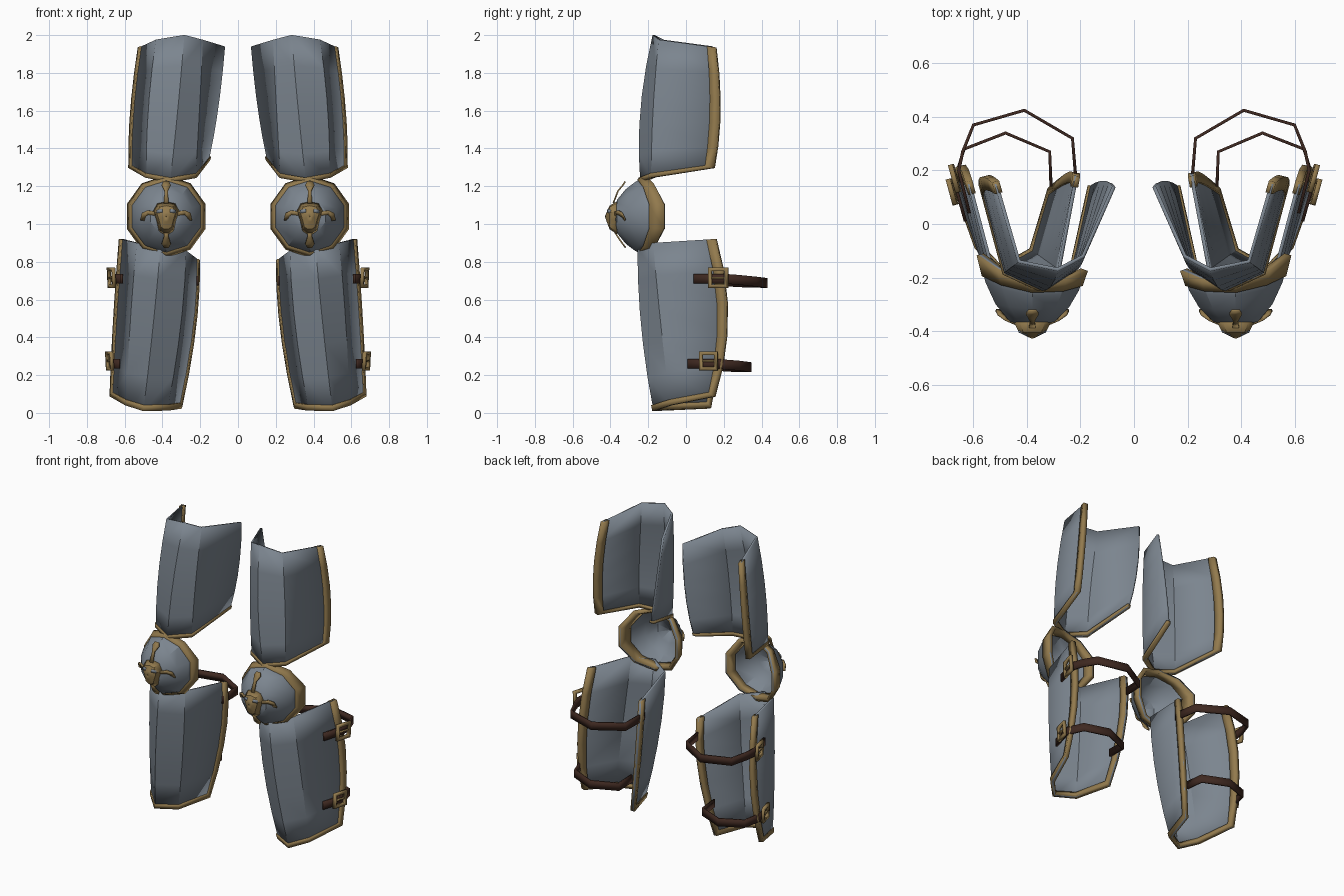
import bpy
from math import cos, sin, radians
from mathutils import Vector

cube = bpy.data.objects.get("Cube")
if cube:
    bpy.data.objects.remove(cube, do_unlink=True)


def material(name, colour):
    m = bpy.data.materials.new(name)
    m.use_nodes = True
    m.diffuse_color = (*colour, 1)
    bsdf = m.node_tree.nodes["Principled BSDF"]
    bsdf.inputs["Base Color"].default_value = (*colour, 1)
    bsdf.inputs["Roughness"].default_value = 0.6
    return m


STEEL = material("blue grey steel", (0.2, 0.235, 0.275))
BRASS = material("dull brass", (0.29, 0.195, 0.075))
LEATHER = material("dark leather", (0.05, 0.022, 0.015))


def add_pair(name, verts, faces, mat, thickness):
    """Left-hand sheet, mirrored to the right and thickened."""
    mesh = bpy.data.meshes.new(name)
    mesh.from_pydata([tuple(v) for v in verts], [], faces)
    mesh.materials.append(mat)
    ob = bpy.data.objects.new(name, mesh)
    bpy.context.collection.objects.link(ob)
    bpy.ops.object.select_all(action='DESELECT')
    ob.select_set(True)
    bpy.context.view_layer.objects.active = ob
    bpy.ops.object.shade_smooth_by_angle(angle=radians(32))
    mirror = ob.modifiers.new("Mirror", 'MIRROR')
    mirror.use_mirror_merge = False
    if thickness:
        solid = ob.modifiers.new("Solidify", 'SOLIDIFY')
        solid.thickness = thickness
        solid.offset = 0
    return ob


def grid(name, rows, mat, thickness, closed=False):
    """Sheet through rows of equal length; closed joins each row's ends."""
    n = len(rows[0])
    faces = [(r * n + i, r * n + (i + 1) % n, (r + 1) * n + (i + 1) % n, (r + 1) * n + i)
             for r in range(len(rows) - 1) for i in range(n if closed else n - 1)]
    return add_pair(name, [p for row in rows for p in row], faces, mat, thickness)


def surface(top, mid, low):
    """Point on a plate: u runs inner to outer edge, v runs top to bottom."""
    def at(u, v):
        i = max(0, min(3, int(u)))
        a, b, c = (Vector(r[i]).lerp(Vector(r[i + 1]), u - i) for r in (top, mid, low))
        return a * (1 - v) * (1 - 2 * v) + b * 4 * v * (1 - v) + c * v * (2 * v - 1)
    return at


STEPS = [i / 5 for i in range(6)]


def plate(name, at, inner_trim):
    grid(name, [[at(u, v) for u in range(5)] for v in STEPS], STEEL, 0.014)
    # Brass edging down the outer side, along the bottom and up the inner side
    path = [(4, v) for v in STEPS] + [(u, 1) for u in (3, 2, 1, 0)]
    if inner_trim:
        path += [(0, v) for v in reversed(STEPS[:-1])]
    edge = [at(u + (0.03 if u == 4 else 0), v) for u, v in path]
    low = 0.12 if inner_trim else 0
    inset = [at(max(low, min(u, 3.88)), min(v, 0.965)) for u, v in path]
    grid(name + "_trim", [edge, inset], BRASS, 0.028)


# Thigh plates
plate("thigh_plate", surface(
    [(0.075, 0.14, 1.94), (0.19, -0.12, 1.975), (0.285, -0.17, 2.0),
     (0.43, -0.14, 1.975), (0.515, 0.15, 1.935)],
    [(0.11, 0.16, 1.62), (0.21, -0.16, 1.6), (0.32, -0.235, 1.6),
     (0.47, -0.17, 1.6), (0.555, 0.17, 1.6)],
    [(0.16, 0.14, 1.34), (0.23, -0.17, 1.245), (0.36, -0.235, 1.22),
     (0.48, -0.18, 1.245), (0.565, 0.14, 1.295)]), False)

# Shin plates
plate("shin_plate", surface(
    [(0.215, 0.18, 0.81), (0.28, -0.17, 0.86), (0.41, -0.25, 0.88),
     (0.53, -0.17, 0.9), (0.615, 0.15, 0.92)],
    [(0.235, 0.19, 0.45), (0.31, -0.15, 0.45), (0.45, -0.23, 0.45),
     (0.565, -0.13, 0.47), (0.645, 0.21, 0.5)],
    [(0.31, 0.13, 0.025), (0.38, -0.1, 0.015), (0.5, -0.165, 0.012),
     (0.585, -0.08, 0.04), (0.665, 0.145, 0.085)]), True)

# Knee domes: a ten-sided bowl with a saddle-shaped rim
KNEE_X, KNEE_Z = 0.38, 1.04


def knee_ring(radius, y, bend):
    ring = []
    for i in range(10):
        a = radians(18 + 36 * i)
        c = cos(a)
        ring.append(Vector((KNEE_X + radius * c, y + bend * (0.075 * c * c + 0.03 * c),
                            KNEE_Z + radius * sin(a))))
    return ring


rings = [knee_ring(*r) for r in ((0.205, -0.21, 1), (0.178, -0.265, 0.5), (0.14, -0.315, 0.2),
                                 (0.085, -0.36, 0), (0.004, -0.378, 0))]
grid("knee_dome", rings, STEEL, 0.012, closed=True)
lip = [a.lerp(b, 0.75) for a, b in zip(rings[0], rings[1])]
grid("knee_rim", [rings[0], lip], BRASS, 0.028, closed=True)

# Face ornament on each knee
half = [(0, 0.075), (0.045, 0.066), (0.066, 0.028), (0.05, -0.02), (0.036, -0.075), (0.014, -0.09)]
outline = half + [(-x, z) for x, z in reversed(half[1:])]


def face_ring(scale, y):
    return [(KNEE_X + x * scale, y, KNEE_Z + z * scale) for x, z in outline]


grid("knee_face", [face_ring(1, -0.365), face_ring(0.72, -0.402),
                   face_ring(0.3, -0.416), face_ring(0.03, -0.424)], BRASS, 0.008, closed=True)


def knee_point(x, y, z):
    return (KNEE_X + x, y, KNEE_Z + z)


for name, s in (("outer", 1), ("inner", -1)):
    eye = [knee_point(s * x, y, z) for x, y, z in
           ((0.018, -0.414, 0.022), (0.048, -0.402, 0.016),
            (0.05, -0.399, 0.034), (0.022, -0.412, 0.04))]
    add_pair(name + "_eye", eye, [(0, 1, 2, 3)], STEEL, 0.009)
    # Drooping side scrolls
    upper = [(0.06, -0.375, 0.025), (0.1, -0.358, 0.032), (0.128, -0.338, 0.018), (0.137, -0.322, -0.018)]
    lower = [(0.06, -0.375, 0.005), (0.095, -0.358, 0.01), (0.11, -0.338, -0.002), (0.115, -0.322, -0.022)]
    grid(name + "_scroll", [[knee_point(s * x, y, z) for x, y, z in row]
                            for row in (upper, lower)], BRASS, 0.008)

# Flared tabs above and below the face
for name, tab in (("top_tab", [(0.012, -0.385, 0.07), (0.009, -0.36, 0.135),
                               (0.024, -0.335, 0.165), (0.014, -0.322, 0.185)]),
                  ("bottom_tab", [(0.01, -0.375, -0.085), (0.013, -0.36, -0.11),
                                  (0.024, -0.335, -0.145), (0.012, -0.32, -0.165)])):
    grid(name, [[knee_point(s * x, y, z) for x, y, z in tab] for s in (-1, 1)], BRASS, 0.008)


# Leather straps with brass buckles
def strap(name, path, height):
    rows = [[(x, y, z + s * height / 2) for x, y, z in path] for s in (-1, 1)]
    grid(name, rows, LEATHER, 0.012)


strap("upper_strap", [(0.615, 0.04, 0.71), (0.655, 0.2, 0.71), (0.64, 0.27, 0.705), (0.6, 0.37, 0.695),
                      (0.41, 0.425, 0.688), (0.23, 0.32, 0.69), (0.215, 0.14, 0.7)], 0.052)
strap("lower_strap", [(0.63, 0.01, 0.26), (0.672, 0.16, 0.26), (0.635, 0.28, 0.25),
                      (0.48, 0.34, 0.242), (0.315, 0.27, 0.242), (0.31, 0.14, 0.25)], 0.052)


def buckle(name, centre, size):
    along, up = Vector((0.26, 0.96, 0)), Vector((0.05, 0, 1))
    corners = [along * a + up * b for a, b in ((-1, -1), (1, -1), (1, 1), (-1, 1))]
    centre = Vector(centre)
    grid(name, [[centre + c * size * k for c in corners] for k in (1, 0.66)],
         BRASS, 0.018, closed=True)
    # Pin across the frame
    pin = [[centre + along * size * a + up * size * b for a in (-0.8, 0.8)] for b in (-0.1, 0.1)]
    grid(name + "_pin", pin, BRASS, 0.012)


buckle("upper_buckle", (0.67, 0.17, 0.715), 0.054)
buckle("lower_buckle", (0.68, 0.12, 0.275), 0.05)
